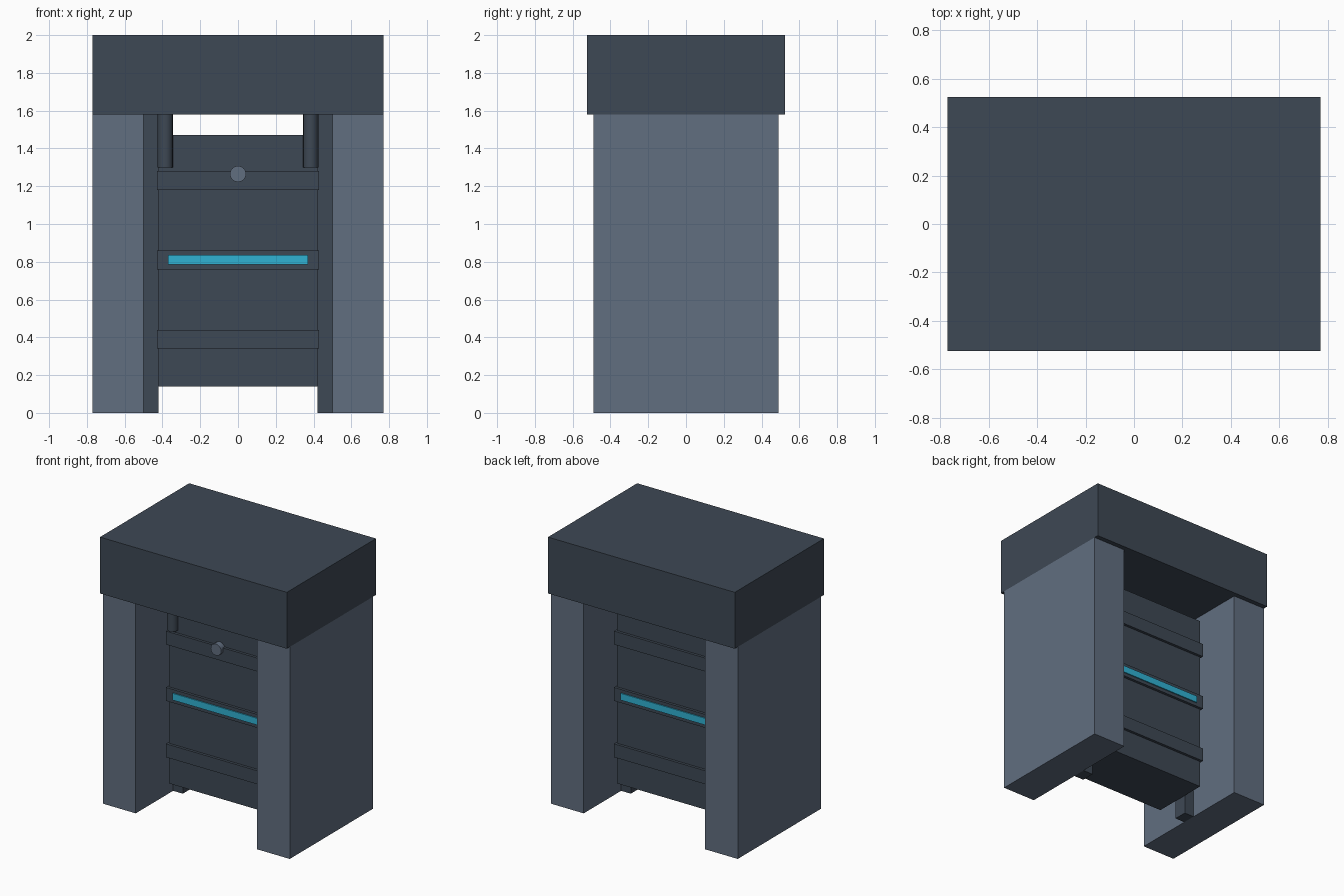
import bpy
import math

cube = bpy.data.objects.get("Cube")
if cube:
    bpy.data.objects.remove(cube, do_unlink=True)


def make_material(name, rgb):
    mat = bpy.data.materials.new(name)
    mat.use_nodes = True
    color = (*rgb, 1.0)
    mat.diffuse_color = color
    mat.node_tree.nodes["Principled BSDF"].inputs["Base Color"].default_value = color
    return mat


dark = make_material("dark steel", (0.048, 0.065, 0.089))
light = make_material("grey steel", (0.120, 0.156, 0.216))
cyan = make_material("cyan glow", (0.03, 0.445, 0.658))


def box(name, mat, x, y, z):
    """Box spanning the given (min, max) ranges."""
    spans = (x, y, z)
    bpy.ops.mesh.primitive_cube_add(size=1, location=[(a + b) / 2 for a, b in spans])
    obj = bpy.context.object
    obj.name = name
    obj.scale = [b - a for a, b in spans]
    bpy.ops.object.transform_apply(location=False, rotation=False, scale=True)
    obj.data.materials.append(mat)
    return obj


def cylinder(name, mat, radius, depth, location, tilt=0.0):
    bpy.ops.mesh.primitive_cylinder_add(vertices=16, radius=radius, depth=depth,
                                        location=location, rotation=(tilt, 0, 0))
    obj = bpy.context.object
    obj.name = name
    bpy.ops.object.shade_smooth_by_angle(angle=math.radians(30))
    obj.data.materials.append(mat)
    return obj


# Frame: lintel, pillars, guide rails and lifting pistons
box("lintel", dark, (-0.77, 0.77), (-0.525, 0.525), (1.58, 2.0))
for side, s in (("left", 1), ("right", -1)):
    box(side + "_pillar", light, sorted((s * 0.5, s * 0.77)), (-0.49, 0.49), (0, 1.58))
    box(side + "_rail", dark, sorted((s * 0.42, s * 0.5)), (-0.05, 0.05), (0, 1.58))
    cylinder(side + "_piston", dark, 0.04, 0.28, (s * 0.385, -0.22, 1.44))

# Sliding door slab with raised bands
box("door_panel", dark, (-0.42, 0.42), (-0.215, 0.215), (0.14, 1.47))
for name, z in (("lower", 0.39), ("middle", 0.81), ("upper", 1.23)):
    box(name + "_band", dark, (-0.43, 0.43), (-0.235, 0.235), (z - 0.05, z + 0.05))

# Glowing strip on each face of the middle band
for name, s in (("front", -1), ("back", 1)):
    box(name + "_light_strip", cyan, (-0.37, 0.37),
        sorted((s * 0.234, s * 0.243)), (0.785, 0.835))

# Round lock on the front
cylinder("lock_knob", light, 0.043, 0.06, (0, -0.23, 1.265), math.pi / 2)
